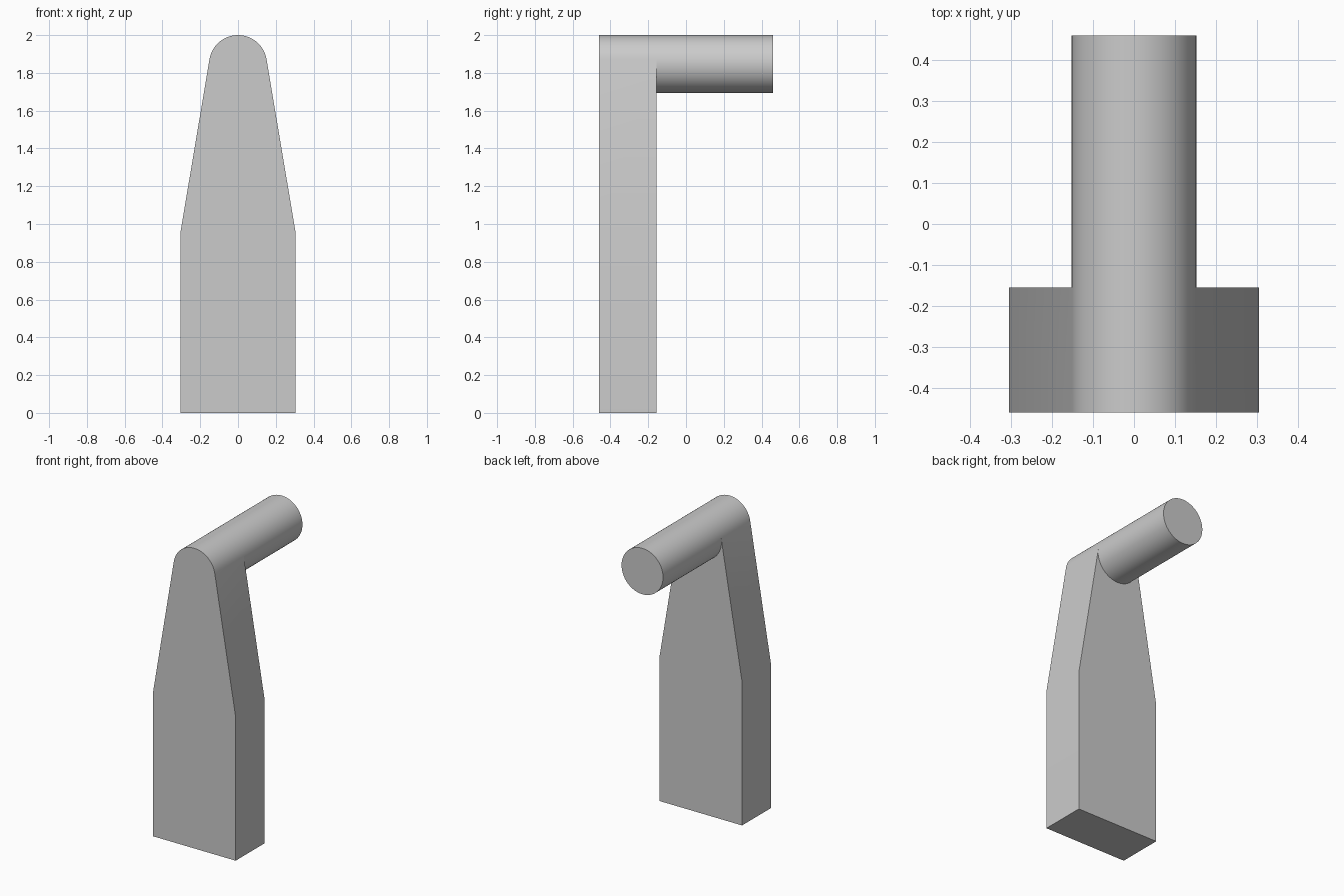
import bpy, bmesh, math

cube = bpy.data.objects.get("Cube")
if cube:
    bpy.data.objects.remove(cube, do_unlink=True)

HALF_W, SHOULDER_Z = 0.305, 0.955
R = 0.153
CENTRE_Z = 2 - R
FRONT, PLATE_BACK, ROD_END = -0.46, -0.155, 0.46

grey = bpy.data.materials.new("plain grey")
grey.use_nodes = True
colour = (0.6, 0.6, 0.6, 1)
grey.diffuse_color = colour
grey.node_tree.nodes["Principled BSDF"].inputs["Base Color"].default_value = colour

# Angle at which the tapered sides touch the rounded top
drop = CENTRE_Z - SHOULDER_Z
tangent = math.acos(R / math.hypot(HALF_W, drop)) - math.atan2(drop, HALF_W)


def arc(start, end, count):
    step = (end - start) / count
    return [(R * math.cos(start + i * step), CENTRE_Z + R * math.sin(start + i * step))
            for i in range(count + 1)]


upper = arc(tangent, math.pi - tangent, 32)
lower = arc(math.pi - tangent, 2 * math.pi + tangent, 40)[1:-1]
base = [(-HALF_W, SHOULDER_Z), (-HALF_W, 0), (HALF_W, 0), (HALF_W, SHOULDER_Z)]

bm = bmesh.new()


def ring(points, y):
    return [bm.verts.new((x, y, z)) for x, z in points]


def bridge(a, b):
    for i in range(len(a)):
        j = (i + 1) % len(a)
        bm.faces.new((a[i], a[j], b[j], b[i]))


# Tapered plate with a rounded top
front = ring(upper + base, FRONT)
back = ring(upper + base, PLATE_BACK)
bm.faces.new(front)
bridge(front, back)

# Rod running back from the rounded top, sharing its edge with the plate
under = ring(lower, PLATE_BACK)
top = back[:len(upper)]
bm.faces.new([top[-1]] + back[len(upper):] + [top[0]] + under[::-1])
rod_end = ring(upper + lower, ROD_END)
bridge(top + under, rod_end)
bm.faces.new(rod_end)

bmesh.ops.recalc_face_normals(bm, faces=bm.faces[:])
mesh = bpy.data.meshes.new("plate_with_rod")
bm.to_mesh(mesh)
bm.free()
mesh.materials.append(grey)

hook = bpy.data.objects.new("plate_with_rod", mesh)
bpy.context.collection.objects.link(hook)
bpy.ops.object.select_all(action="DESELECT")
hook.select_set(True)
bpy.context.view_layer.objects.active = hook
bpy.ops.object.shade_smooth_by_angle(angle=math.radians(30))
